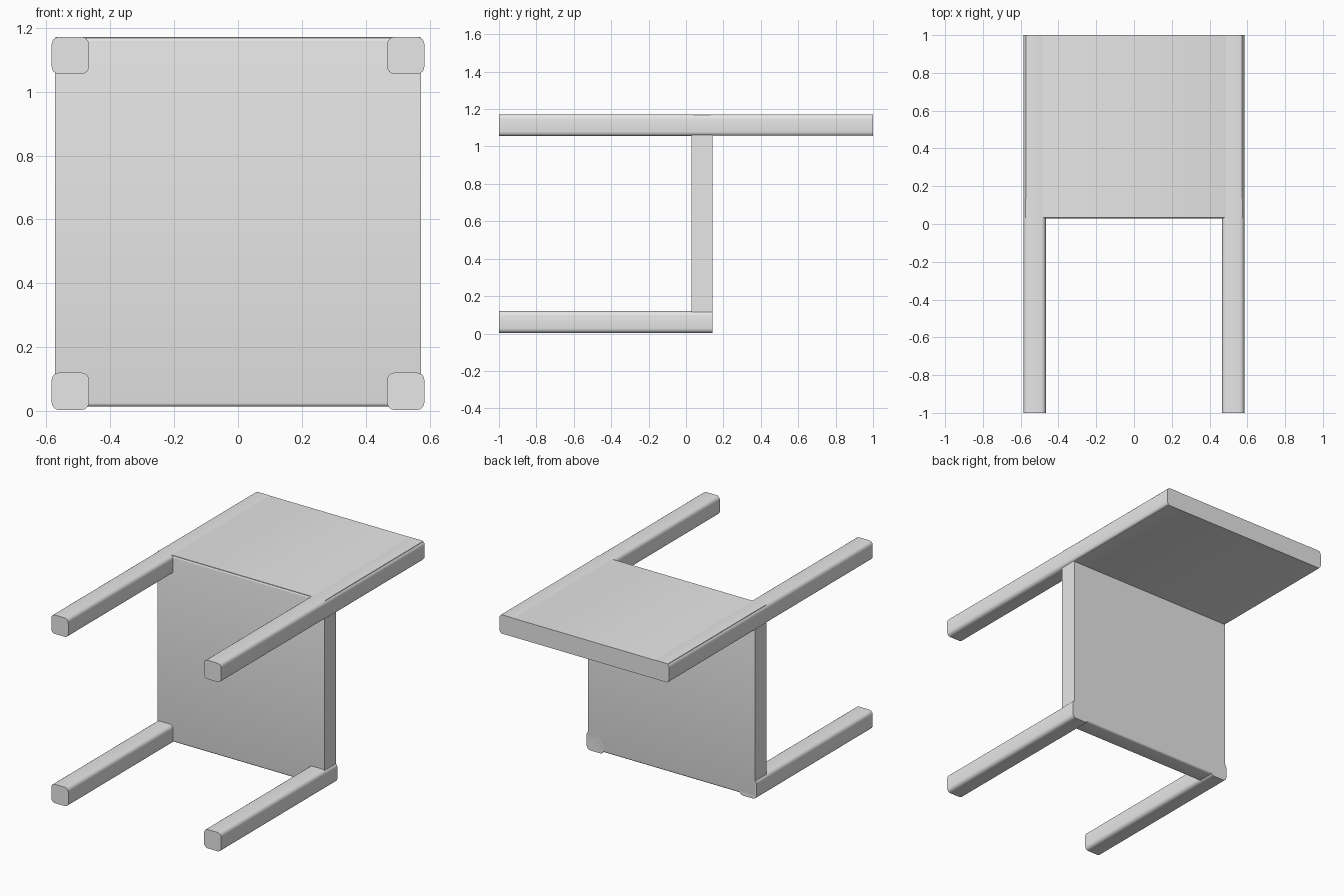
import bpy
import math
import bmesh
from mathutils import Vector

if "Cube" in bpy.data.objects:
    bpy.data.objects.remove(bpy.data.objects["Cube"], do_unlink=True)

grey = bpy.data.materials.new("plain_grey")
grey.use_nodes = True
grey.diffuse_color = (0.8, 0.8, 0.8, 1)
grey.node_tree.nodes["Principled BSDF"].inputs["Base Color"].default_value = (0.8, 0.8, 0.8, 1)


def rounded_bar(name, low, high, radius, axis, segments=4):
    """Box between two corners, its edges along one axis rounded."""
    low, high = Vector(low), Vector(high)
    bm = bmesh.new()
    bmesh.ops.create_cube(bm, size=1)
    for v in bm.verts:
        v.co = (low + high) / 2 + v.co * (high - low)
    along = [e for e in bm.edges
             if abs((e.verts[0].co - e.verts[1].co).normalized()[axis]) > 0.9]
    bmesh.ops.bevel(bm, geom=along, offset=radius, segments=segments,
                    profile=0.5, affect='EDGES')
    mesh = bpy.data.meshes.new(name)
    bm.to_mesh(mesh)
    bm.free()
    mesh.materials.append(grey)
    obj = bpy.data.objects.new(name, mesh)
    bpy.context.collection.objects.link(obj)
    bpy.ops.object.select_all(action='DESELECT')
    obj.select_set(True)
    bpy.context.view_layer.objects.active = obj
    bpy.ops.object.shade_smooth_by_angle(angle=math.radians(35))
    return obj


HALF, INNER = 0.584, 0.467      # outer and inner sides of the legs
TOP, THICK = 1.172, 0.117       # overall height and leg thickness
SEAT_FRONT, SEAT_BACK = 0.03, 0.142

# Legs: short pair on the ground, long pair running on as the backrest sides
for side, sign in (("left", 1), ("right", -1)):
    x0, x1 = sorted((sign * INNER, sign * HALF))
    rounded_bar("front_leg_" + side, (x0, -1, 0.003), (x1, SEAT_BACK, 0.12), 0.024, 1)
    rounded_bar("back_post_" + side, (x0, -1, TOP - THICK), (x1, 1, TOP), 0.024, 1)

# Seat panel, standing upright between the leg pairs
rounded_bar("seat", (-0.574, SEAT_FRONT, 0.013), (0.574, SEAT_BACK, TOP - 0.002), 0.012, 0)

# Backrest panel, lying flat between the long posts
rounded_bar("backrest", (-0.574, SEAT_FRONT + 0.005, TOP - THICK),
            (0.574, 1, TOP - 0.001), 0.004, 1, 2)
